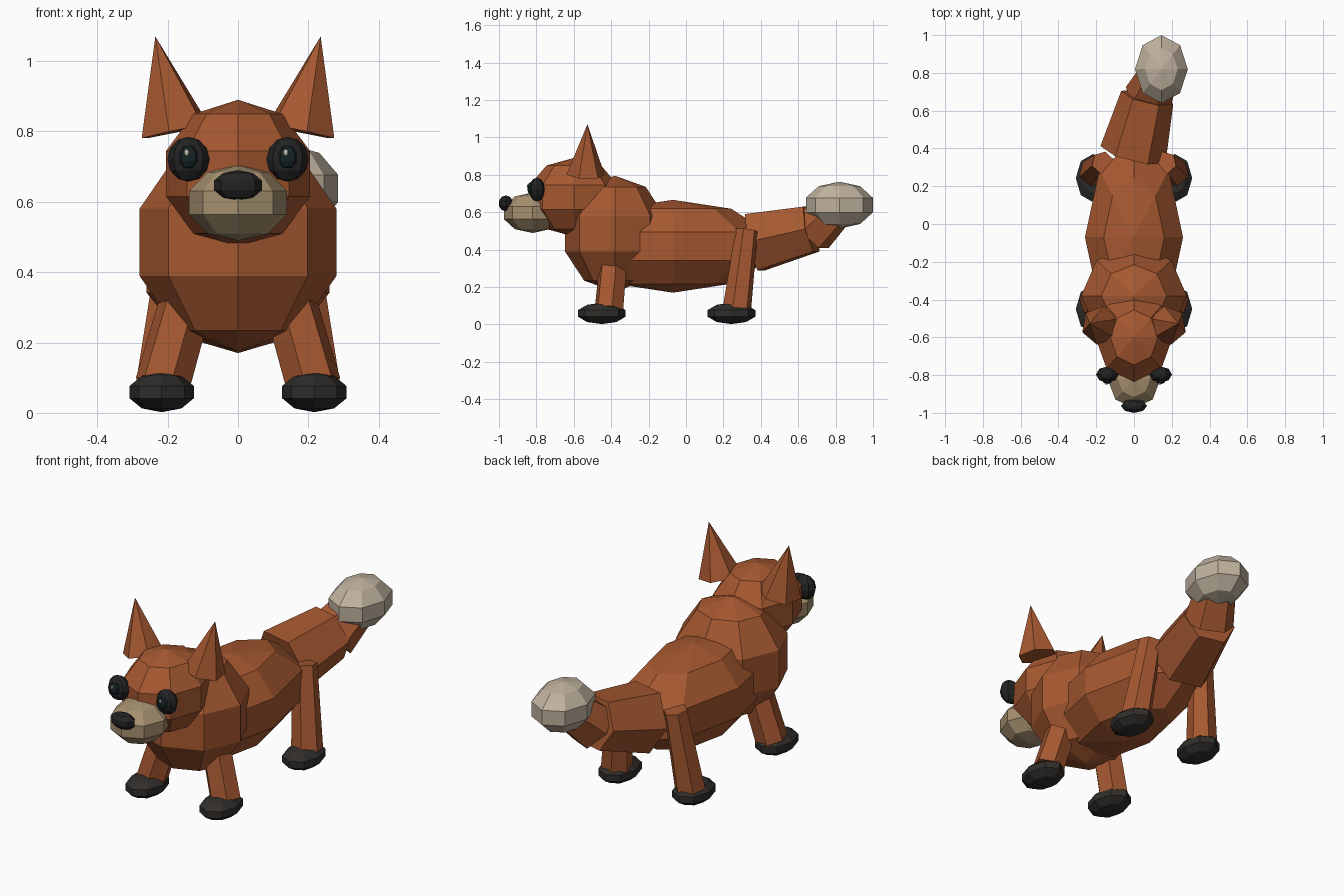
import bpy, bmesh, math
from mathutils import Vector, Matrix

if "Cube" in bpy.data.objects:
    bpy.data.objects.remove(bpy.data.objects["Cube"])


def material(name, rgb):
    m = bpy.data.materials.new(name)
    m.diffuse_color = (*rgb, 1)
    m.use_nodes = True
    m.node_tree.nodes["Principled BSDF"].inputs["Base Color"].default_value = m.diffuse_color
    return m


FUR = material("fur", (0.38, 0.098, 0.03))
CREAM = material("muzzle_cream", (0.38, 0.28, 0.16))
WHITE = material("tail_cream", (0.52, 0.44, 0.34))
DARK = material("dark", (0.03, 0.027, 0.024))
BLACK = material("black", (0.018, 0.017, 0.018))
PUPIL = material("pupil", (0.008, 0.018, 0.02))
GLINT = material("glint", (0.6, 0.6, 0.5))


def finish(name, bm, mat):
    bmesh.ops.recalc_face_normals(bm, faces=bm.faces)
    me = bpy.data.meshes.new(name)
    bm.to_mesh(me)
    bm.free()
    me.materials.append(mat)
    ob = bpy.data.objects.new(name, me)
    bpy.context.collection.objects.link(ob)
    return ob


def ball(name, centre, radii, mat, seg=8, rings=5):
    """Low-poly ellipsoid with its poles on z."""
    bm = bmesh.new()
    bmesh.ops.create_uvsphere(bm, u_segments=seg, v_segments=rings, radius=1,
                              matrix=Matrix.Translation(centre) @ Matrix.Diagonal((*radii, 1)))
    return finish(name, bm, mat)


def limb(name, a, b, r1, r2, mat, roll=0, sides=6):
    """Tapered prism from point a to point b."""
    a, b = Vector(a), Vector(b)
    d = b - a
    rot = d.to_track_quat('Z', 'Y').to_matrix().to_4x4()
    mtx = Matrix.Translation((a + b) / 2) @ rot @ Matrix.Rotation(math.radians(roll), 4, 'Z')
    bm = bmesh.new()
    bmesh.ops.create_cone(bm, cap_ends=True, segments=sides, radius1=r1, radius2=r2,
                          depth=d.length, matrix=mtx)
    bmesh.ops.remove_doubles(bm, verts=bm.verts, dist=1e-5)
    return finish(name, bm, mat)


# Torso, chest and head
ball("body", (0, -0.07, 0.418), (0.273, 0.53, 0.248), FUR)
ball("chest", (0, -0.38, 0.485), (0.294, 0.28, 0.31), FUR)
ball("head", (0, -0.60, 0.68), (0.215, 0.248, 0.21), FUR)
ball("muzzle", (0, -0.82, 0.597), (0.147, 0.162, 0.108), CREAM)
ball("nose", (0, -0.963, 0.647), (0.072, 0.039, 0.043), BLACK)

# Paired parts
for s, side in ((-1, "left"), (1, "right")):
    # Ears
    limb(f"ear_{side}", (s * 0.178, -0.537, 0.80), (s * 0.235, -0.527, 1.07),
         0.104, 0, FUR, roll=30)
    # Eyes
    ball(f"eye_{side}", (s * 0.141, -0.797, 0.721), (0.06, 0.043, 0.064), BLACK, rings=6)
    ball(f"pupil_{side}", (s * 0.141, -0.827, 0.727), (0.029, 0.022, 0.035), PUPIL)
    ball(f"glint_{side}", (s * 0.141 - 0.005, -0.845, 0.74), (0.008, 0.006, 0.01), GLINT)
    # Front legs
    limb(f"front_leg_{side}", (s * 0.215, -0.412, 0.08), (s * 0.13, -0.385, 0.38),
         0.08, 0.076, FUR, roll=30)
    ball(f"front_paw_{side}", (s * 0.217, -0.45, 0.059), (0.096, 0.134, 0.057), DARK)
    # Back legs
    limb(f"back_leg_{side}", (s * 0.215, 0.272, 0.08), (s * 0.165, 0.325, 0.505),
         0.078, 0.06, FUR, roll=30)
    ball(f"back_paw_{side}", (s * 0.217, 0.243, 0.059), (0.096, 0.134, 0.057), DARK)

# Tail, curving up to the right
limb("tail_base", (-0.005, 0.37, 0.44), (0.07, 0.67, 0.51), 0.178, 0.142, FUR, roll=30)
limb("tail_end", (0.075, 0.67, 0.495), (0.145, 0.82, 0.635), 0.13, 0.1, FUR, roll=30)
ball("tail_tip", (0.145, 0.82, 0.638), (0.147, 0.189, 0.125), WHITE)
